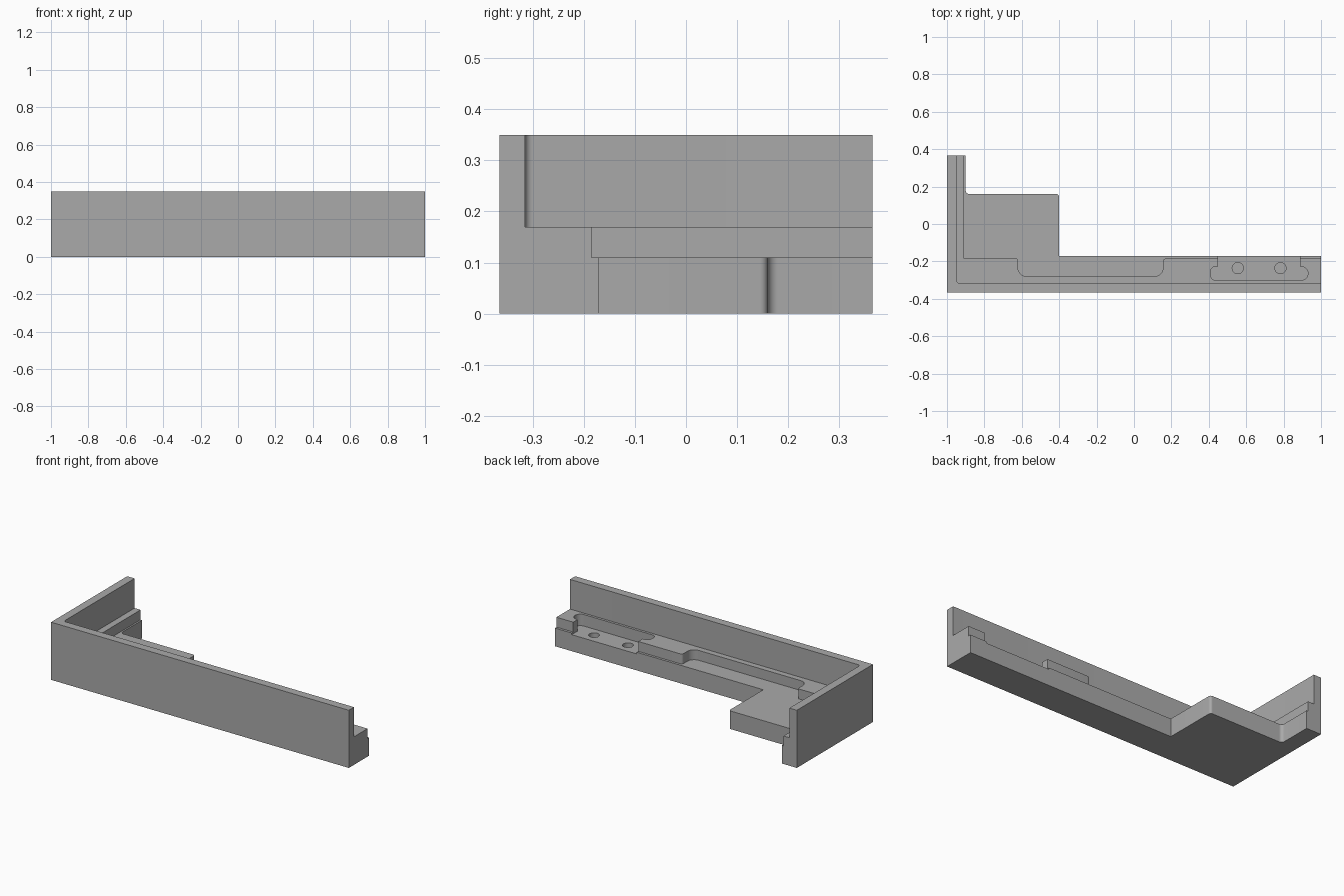
import bpy
import bmesh
import math
from mathutils import Vector

if "Cube" in bpy.data.objects:
    bpy.data.objects.remove(bpy.data.objects["Cube"])


def rounded(points, steps=8):
    """Outline from (x, y[, radius]) corners, with arcs where a radius is given."""
    out = []
    n = len(points)
    for i, p in enumerate(points):
        c = Vector(p[:2])
        if len(p) < 3:
            out.append(c)
            continue
        a = (Vector(points[i - 1][:2]) - c).normalized()
        b = (Vector(points[(i + 1) % n][:2]) - c).normalized()
        half = a.angle(b) / 2
        reach = p[2] / math.tan(half)
        centre = c + (a + b).normalized() * (p[2] / math.sin(half))
        start = c + a * reach - centre
        end = c + b * reach - centre
        sweep = math.atan2(start.x * end.y - start.y * end.x, start.dot(end))
        for k in range(steps + 1):
            t = sweep * k / steps
            out.append(centre + Vector((
                start.x * math.cos(t) - start.y * math.sin(t),
                start.x * math.sin(t) + start.y * math.cos(t))))
    return out


def prism(name, points, z0, z1):
    """Solid made by raising an outline from z0 to z1."""
    bm = bmesh.new()
    face = bm.faces.new([bm.verts.new((p[0], p[1], z0)) for p in rounded(points)])
    top = bmesh.ops.extrude_face_region(bm, geom=[face])["geom"]
    bmesh.ops.translate(bm, vec=(0, 0, z1 - z0),
                        verts=[g for g in top if isinstance(g, bmesh.types.BMVert)])
    bmesh.ops.recalc_face_normals(bm, faces=bm.faces)
    mesh = bpy.data.meshes.new(name)
    bm.to_mesh(mesh)
    bm.free()
    obj = bpy.data.objects.new(name, mesh)
    bpy.context.collection.objects.link(obj)
    return obj


def cut(body, cutter):
    """Subtract the cutter from the body and discard it."""
    mod = body.modifiers.new("cut", "BOOLEAN")
    mod.operation = "DIFFERENCE"
    mod.solver = "EXACT"
    mod.object = cutter
    bpy.context.view_layer.objects.active = body
    bpy.ops.object.modifier_apply(modifier=mod.name)
    bpy.data.objects.remove(cutter)


# Full-height corner bracket with a square foot
bracket = prism("corner_bracket", [
    (-1, -0.365), (1, -0.365), (1, -0.17), (-0.4, -0.17), (-0.4, 0.16, 0.015),
    (-0.9, 0.16, 0.02), (-0.9, 0.365), (-1, 0.365)], 0, 0.35)

# Space behind the thin walls, down to the ledge
cut(bracket, prism("wall_cutter", [
    (1.1, -0.315), (1.1, 0.5), (-0.95, 0.5), (-0.95, -0.315, 0.015)], 0.17, 0.5))

# Space beyond the ledge, down to the floor, including the long notch
cut(bracket, prism("ledge_cutter", [
    (1.1, -0.185), (1.1, 0.5), (-0.91, 0.5), (-0.91, -0.185),
    (-0.62, -0.185, 0.01), (-0.62, -0.28, 0.045),
    (0.155, -0.28, 0.045), (0.155, -0.185, 0.015)], 0.11, 0.5))

# Shallow pocket, open at the back
cut(bracket, prism("pocket_cutter", [
    (0.41, -0.30, 0.025), (0.93, -0.30, 0.035), (0.93, -0.228, 0.035),
    (0.887, -0.228), (0.887, -0.1), (0.45, -0.1), (0.45, -0.228),
    (0.41, -0.228, 0.025)], 0.10, 0.5))

# Two blind screw holes in the pocket
for x in (0.555, 0.783):
    cut(bracket, prism("hole_cutter", [
        (x + 0.03 * math.cos(k * math.tau / 32), -0.236 + 0.03 * math.sin(k * math.tau / 32))
        for k in range(32)], 0.04, 0.3))

# Plain grey finish
grey = bpy.data.materials.new("grey")
grey.diffuse_color = (0.40, 0.40, 0.40, 1)
grey.use_nodes = True
grey.node_tree.nodes["Principled BSDF"].inputs["Base Color"].default_value = grey.diffuse_color
bracket.data.materials.clear()
bracket.data.materials.append(grey)
for f in bracket.data.polygons:
    f.material_index = 0

bpy.ops.object.select_all(action="DESELECT")
bracket.select_set(True)
bpy.context.view_layer.objects.active = bracket
bpy.ops.object.shade_smooth_by_angle(angle=math.radians(30))
